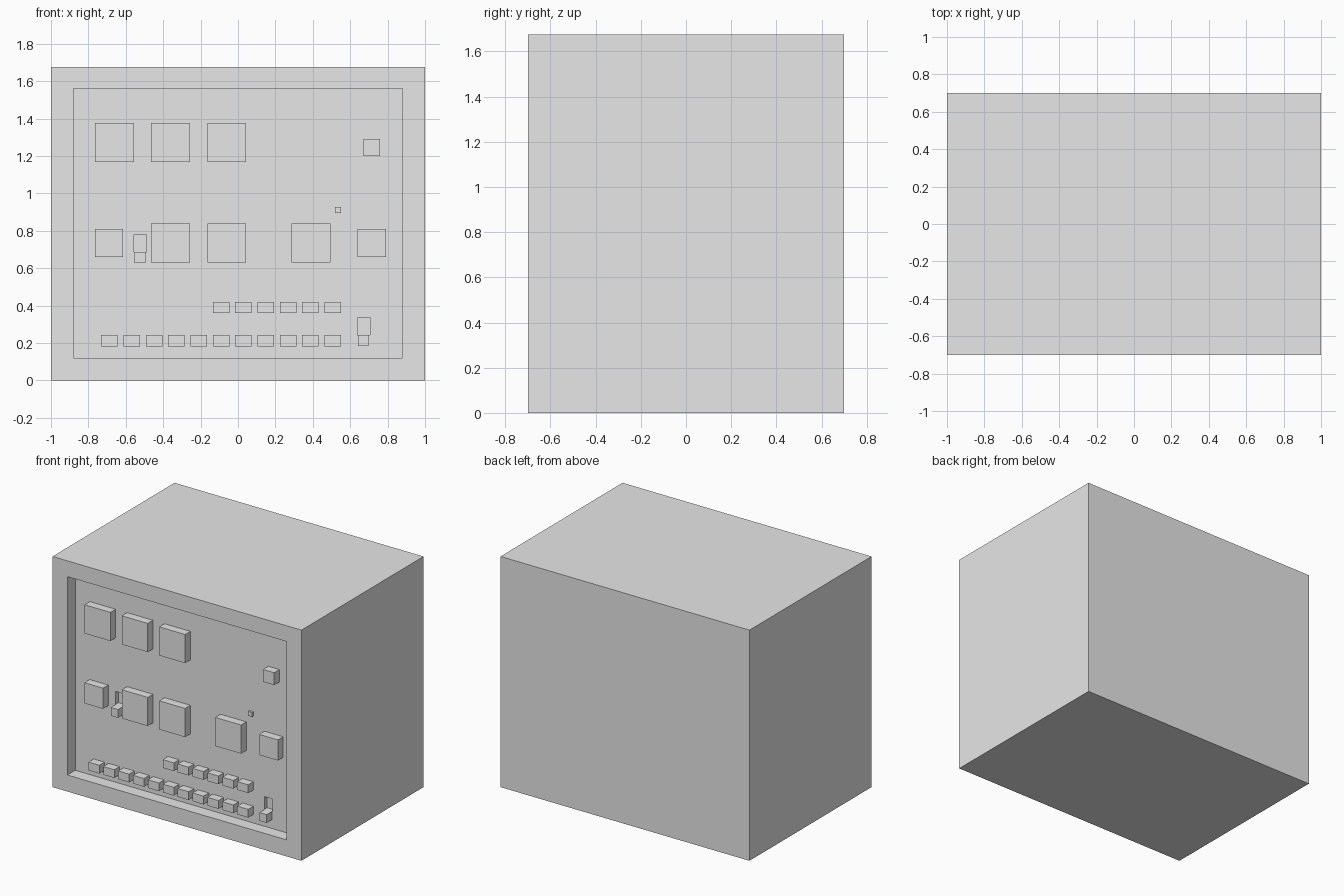
import bpy

if "Cube" in bpy.data.objects:
    bpy.data.objects.remove(bpy.data.objects["Cube"], do_unlink=True)

grey = bpy.data.materials.new("light_grey")
grey.use_nodes = True
grey.diffuse_color = (0.8, 0.8, 0.8, 1)
grey.node_tree.nodes["Principled BSDF"].inputs["Base Color"].default_value = (0.8, 0.8, 0.8, 1)

WIDTH, DEPTH, HEIGHT = 2.0, 1.4, 1.675
FRONT = -DEPTH / 2
PANEL = FRONT + 0.09    # sunken panel surface
PROUD = FRONT + 0.03    # front of the raised controls


def box(name, x, z, w, h, y0, y1):
    """Box centred on x and z, spanning y0 to y1."""
    bpy.ops.mesh.primitive_cube_add(size=1, location=(x, (y0 + y1) / 2, z))
    ob = bpy.context.object
    ob.name = ob.data.name = name
    ob.scale = (w, y1 - y0, h)
    bpy.ops.object.transform_apply(location=False, rotation=False, scale=True)
    ob.data.materials.append(grey)
    return ob


def carve(target, cutter):
    mod = target.modifiers.new("carve", 'BOOLEAN')
    mod.operation = 'DIFFERENCE'
    mod.solver = 'EXACT'
    mod.object = cutter
    bpy.context.view_layer.objects.active = target
    bpy.ops.object.modifier_apply(modifier=mod.name)
    bpy.data.objects.remove(cutter, do_unlink=True)


def control(name, x, z, w, h, front=PROUD):
    box(name, x, z, w, h, front, PANEL)


# Cabinet with its sunken front panel
cabinet = box("cabinet", 0, HEIGHT / 2, WIDTH, HEIGHT, FRONT, -FRONT)
carve(cabinet, box("panel_cutter", 0, 0.84, 1.76, 1.44, FRONT - 0.1, PANEL))

# Slide switches: a slot with a lever at its lower end
for side, x, z in (("right", -0.522, 0.687), ("left", 0.672, 0.243)):
    carve(cabinet, box("slot_cutter", x, z + 0.046, 0.066, 0.092, PANEL - 0.02, PANEL + 0.03))
    control(side + "_switch_lever", x - 0.002, z - 0.03, 0.058, 0.06)

# Large square buttons
for i, x in enumerate((-0.66, -0.36, -0.06)):
    control(f"upper_large_button_{i + 1}", x, 1.272, 0.208, 0.208)
for i, x in enumerate((-0.36, -0.06, 0.39)):
    control(f"middle_large_button_{i + 1}", x, 0.735, 0.208, 0.208)

# Medium and small buttons, indicator lamp
for side, x in (("right", -0.69), ("left", 0.715)):
    control(side + "_medium_button", x, 0.735, 0.15, 0.15)
control("small_button", 0.715, 1.245, 0.09, 0.09)
control("indicator_lamp", 0.535, 0.912, 0.032, 0.032, PANEL - 0.015)

# Two rows of keys
for i in range(11):
    x = -0.688 + 0.1195 * i
    control(f"lower_key_{i + 1}", x, 0.212, 0.088, 0.06)
    if i >= 5:
        control(f"upper_key_{i - 4}", x, 0.39, 0.088, 0.06)
